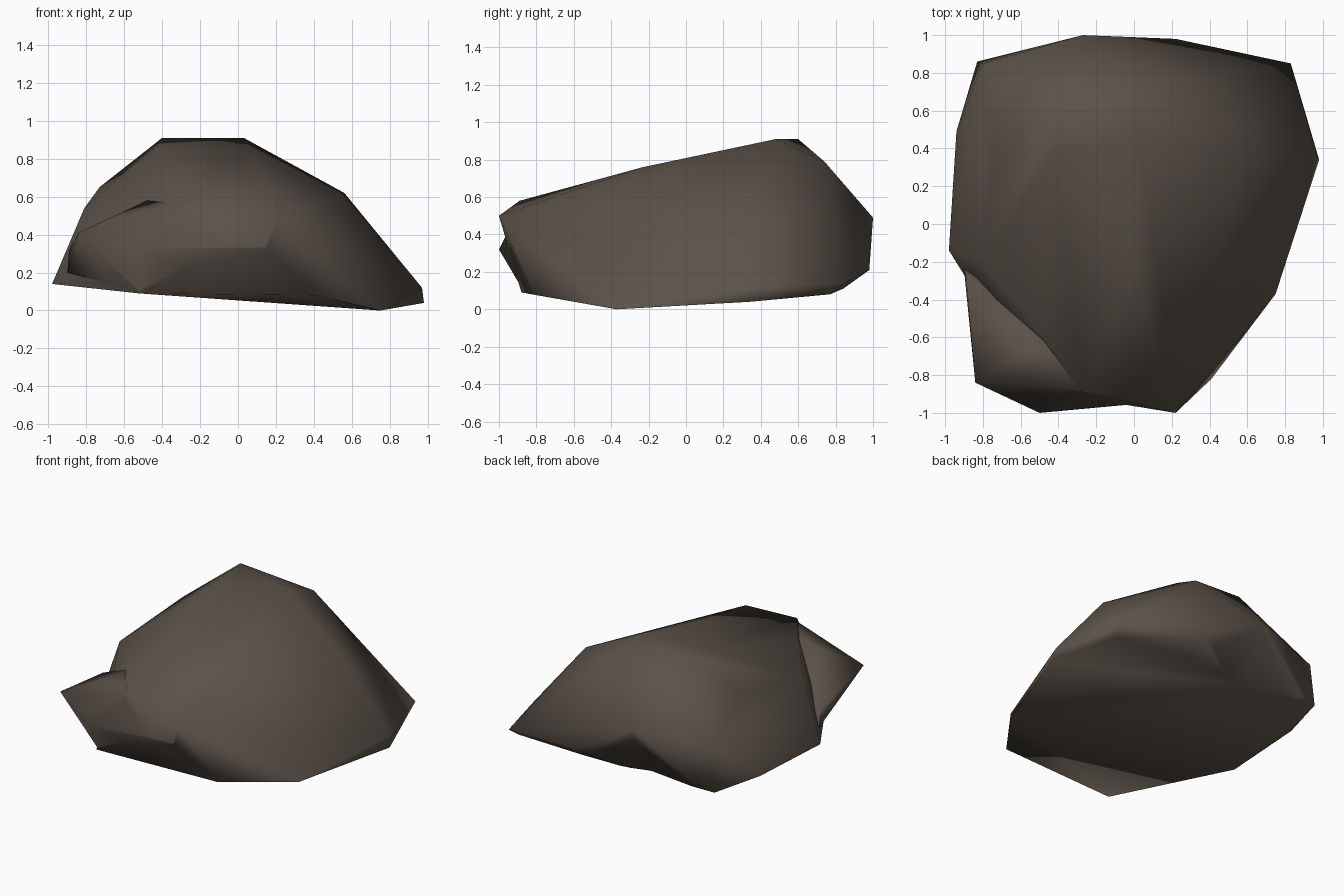
import bpy
import bmesh
from math import radians

default_cube = bpy.data.objects.get("Cube")
if default_cube:
    bpy.data.objects.remove(default_cube, do_unlink=True)

# One dull brown stone colour
stone = bpy.data.materials.new("dark_brown_stone")
stone.use_nodes = True
colour = (0.105, 0.085, 0.067, 1)
stone.diffuse_color = colour
shader = next(n for n in stone.node_tree.nodes if n.type == "BSDF_PRINCIPLED")
shader.inputs["Base Color"].default_value = colour
shader.inputs["Roughness"].default_value = 0.9


def faceted_hull(name, corners):
    """Wrap a closed convex lump around its corner points."""
    bm = bmesh.new()
    for corner in corners:
        bm.verts.new(corner)
    hull = bmesh.ops.convex_hull(bm, input=bm.verts[:])
    unused = [g for g in hull["geom_interior"] if isinstance(g, bmesh.types.BMVert)]
    bmesh.ops.delete(bm, geom=unused, context="VERTS")
    bmesh.ops.dissolve_limit(bm, angle_limit=radians(2), verts=bm.verts[:], edges=bm.edges[:])
    bmesh.ops.recalc_face_normals(bm, faces=bm.faces[:])
    mesh = bpy.data.meshes.new(name)
    bm.to_mesh(mesh)
    bm.free()
    mesh.materials.append(stone)
    obj = bpy.data.objects.new(name, mesh)
    bpy.context.collection.objects.link(obj)
    return obj


def combine(target, tool, operation):
    """Fuse or carve the tool lump, then discard it."""
    mod = target.modifiers.new(tool.name, "BOOLEAN")
    mod.operation = operation
    mod.solver = "EXACT"
    mod.object = tool
    bpy.ops.object.select_all(action="DESELECT")
    target.select_set(True)
    bpy.context.view_layer.objects.active = target
    bpy.ops.object.modifier_apply(modifier=mod.name)
    bpy.data.objects.remove(tool, do_unlink=True)


# Main boulder: tilted base, side rim, then crown
base = [(.75, -.37, 0), (.98, .34, .04), (.8, .77, .08), (.25, .84, .11),
        (-.83, .86, .13), (-.94, .49, .14), (-.98, -.14, .14),
        (-.52, -.88, .09), (.22, -.83, .08), (.41, -.82, .08)]
rim = [(.97, .36, .12), (.83, .85, .14), (.22, .98, .21), (-.27, 1, .49),
       (-.8, .85, .43), (.22, -1, .5), (-.27, -.89, .58), (-.91, .45, .23)]
crown = [(-.81, -.2, .54), (-.73, .41, .65), (-.72, .7, .64), (-.43, .35, .865),
         (-.4, .6, .91), (.03, .48, .91), (.09, .74, .79), (.56, .35, .62),
         (0, -.23, .76), (-.48, -.6, .6)]
boulder = faceted_hull("boulder", base + rim + crown)

# Low shoulder that juts from the front right corner and runs along the front
shoulder = faceted_hull("shoulder", [
    (-.84, -.84, .41), (-.5, -1, .32), (-.52, -.87, .1), (-.89, -.28, .32),
    (-.9, -.24, .2), (-.48, -.62, .58), (-.28, -.88, .56), (.15, -.94, .33),
    (.2, -.8, .15), (-.5, -.3, .2)])
combine(boulder, shoulder, "UNION")

# Shallow hollow under the back bulge
hollow = faceted_hull("back_hollow", [
    (-.82, .88, .12), (-.27, .75, .06), (-.27, 1.01, .46),
    (.22, 1, .18), (.22, .89, .06), (-.3, 1.3, .1)])
combine(boulder, hollow, "DIFFERENCE")

bpy.ops.object.shade_smooth_by_angle(angle=radians(60))
